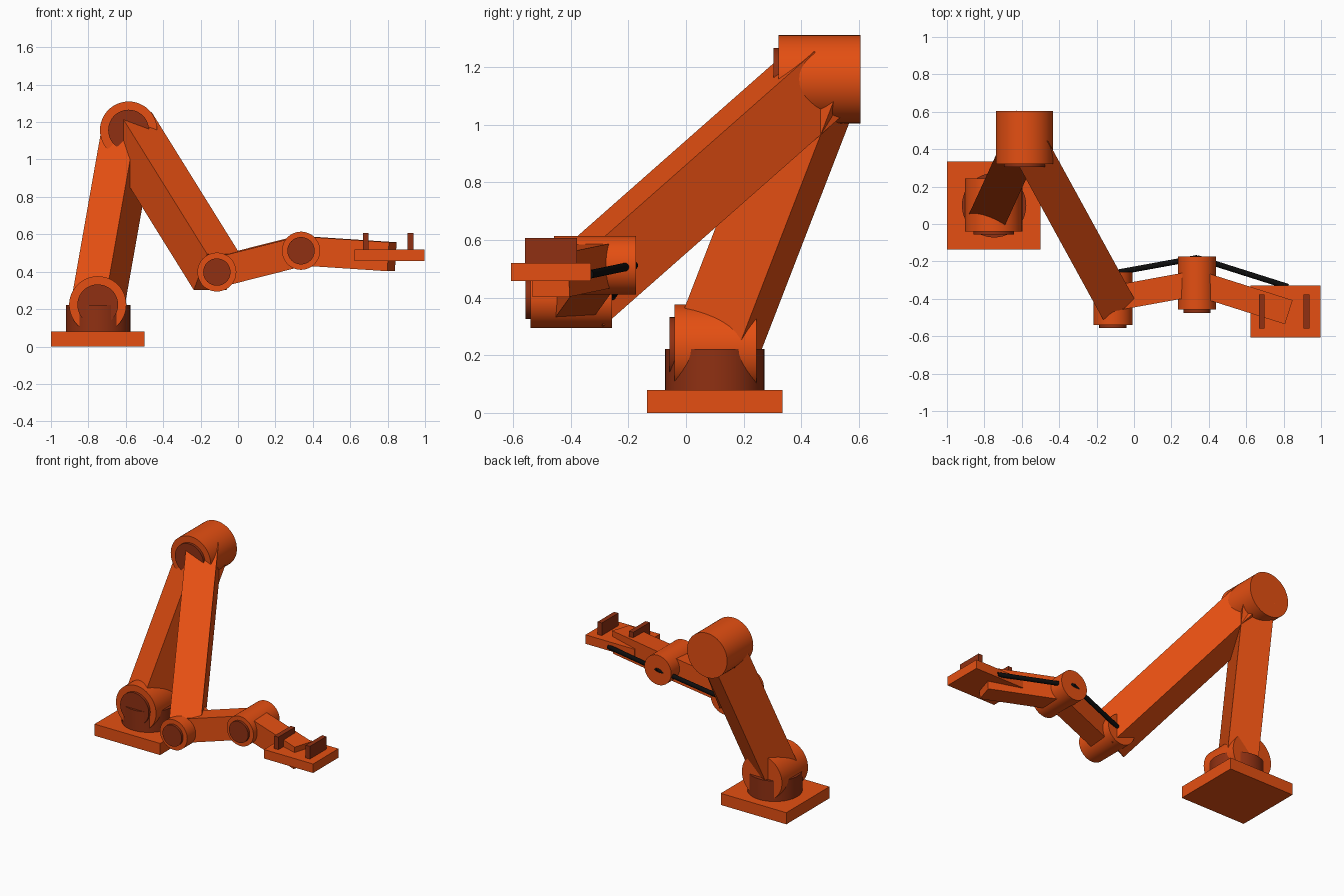
import bpy
import math
from mathutils import Vector, Matrix

cube = bpy.data.objects.get("Cube")
if cube:
    bpy.data.objects.remove(cube, do_unlink=True)


def material(name, rgb):
    m = bpy.data.materials.new(name)
    m.use_nodes = True
    color = (*rgb, 1.0)
    m.diffuse_color = color
    m.node_tree.nodes["Principled BSDF"].inputs["Base Color"].default_value = color
    return m


orange = material("orange paint", (0.78, 0.078, 0.006))
rust = material("dark rust", (0.28, 0.03, 0.006))
black = material("black rubber", (0.004, 0.004, 0.004))


def finish(name, mat):
    obj = bpy.context.object
    obj.name = name
    obj.data.materials.append(mat)
    return obj


def box(name, center, size, mat):
    bpy.ops.mesh.primitive_cube_add(size=1, location=center)
    obj = finish(name, mat)
    obj.scale = size
    return obj


def rod(name, a, b, radius, mat, sides=48):
    """Round bar between two points."""
    a, b = Vector(a), Vector(b)
    bpy.ops.mesh.primitive_cylinder_add(vertices=sides, radius=radius, depth=(b - a).length,
                                        location=(a + b) / 2)
    obj = finish(name, mat)
    obj.rotation_euler = (b - a).to_track_quat("Z", "Y").to_euler()
    bpy.ops.object.shade_smooth_by_angle(angle=math.radians(35))
    return obj


def link(name, a, b, width, height):
    """Square bar between two points, with its width kept level."""
    d = (b - a).normalized()
    side = d.cross(Vector((0, 0, 1))).normalized()
    up = side.cross(d)
    obj = box(name, (0, 0, 0), (1, 1, 1), orange)
    turn = Matrix((side, d, up)).transposed().to_4x4()
    size = Matrix.Diagonal((width, (b - a).length, height, 1))
    obj.matrix_world = Matrix.Translation((a + b) / 2) @ turn @ size


def joint(name, center, radius, cap_radius):
    """Hinge drum along y with a darker cap on its front."""
    half = Vector((0, 0.142, 0))
    front = center - half
    rod(name + "_drum", front, center + half, radius, orange)
    rod(name + "_cap", front - Vector((0, 0.017, 0)), front + Vector((0, 0.01, 0)), cap_radius, rust)


# Joint centres along the arm
shoulder = Vector((-0.75, 0.102, 0.223))
elbow = Vector((-0.585, 0.463, 1.157))
wrist = Vector((-0.113, -0.398, 0.398))
hand_hinge = Vector((0.337, -0.316, 0.512))
hand = Vector((0.823, -0.47, 0.48))

# Base
box("base_plate", (-0.75, 0.1, 0.04), (0.5, 0.47, 0.08), orange)
rod("turret", (-0.748, 0.1, 0.08), (-0.748, 0.1, 0.221), 0.172, rust)

# Hinges
joint("shoulder", shoulder, 0.153, 0.109)
joint("elbow", elbow, 0.153, 0.109)
joint("wrist", wrist, 0.104, 0.073)
joint("hand_hinge", hand_hinge, 0.102, 0.073)

# Arm bars
link("lower_arm", shoulder, elbow, 0.2, 0.243)
link("upper_arm", elbow, wrist, 0.2, 0.243)
link("forearm", wrist, hand_hinge, 0.135, 0.16)
link("hand_bar", hand_hinge, hand, 0.135, 0.155)

# Cables behind the forearm
back = Vector((0, 0.135, 0))
rod("forearm_cable", wrist + back, hand_hinge + back, 0.015, black, 16)
rod("hand_cable", hand_hinge + back, hand + back, 0.015, black, 16)

# Gripper
box("gripper_plate", (0.81, -0.468, 0.488), (0.375, 0.277, 0.062), orange)
for name, x in (("right_finger", 0.683), ("left_finger", 0.923)):
    box(name, (x, -0.468, 0.56), (0.032, 0.18, 0.092), rust)
